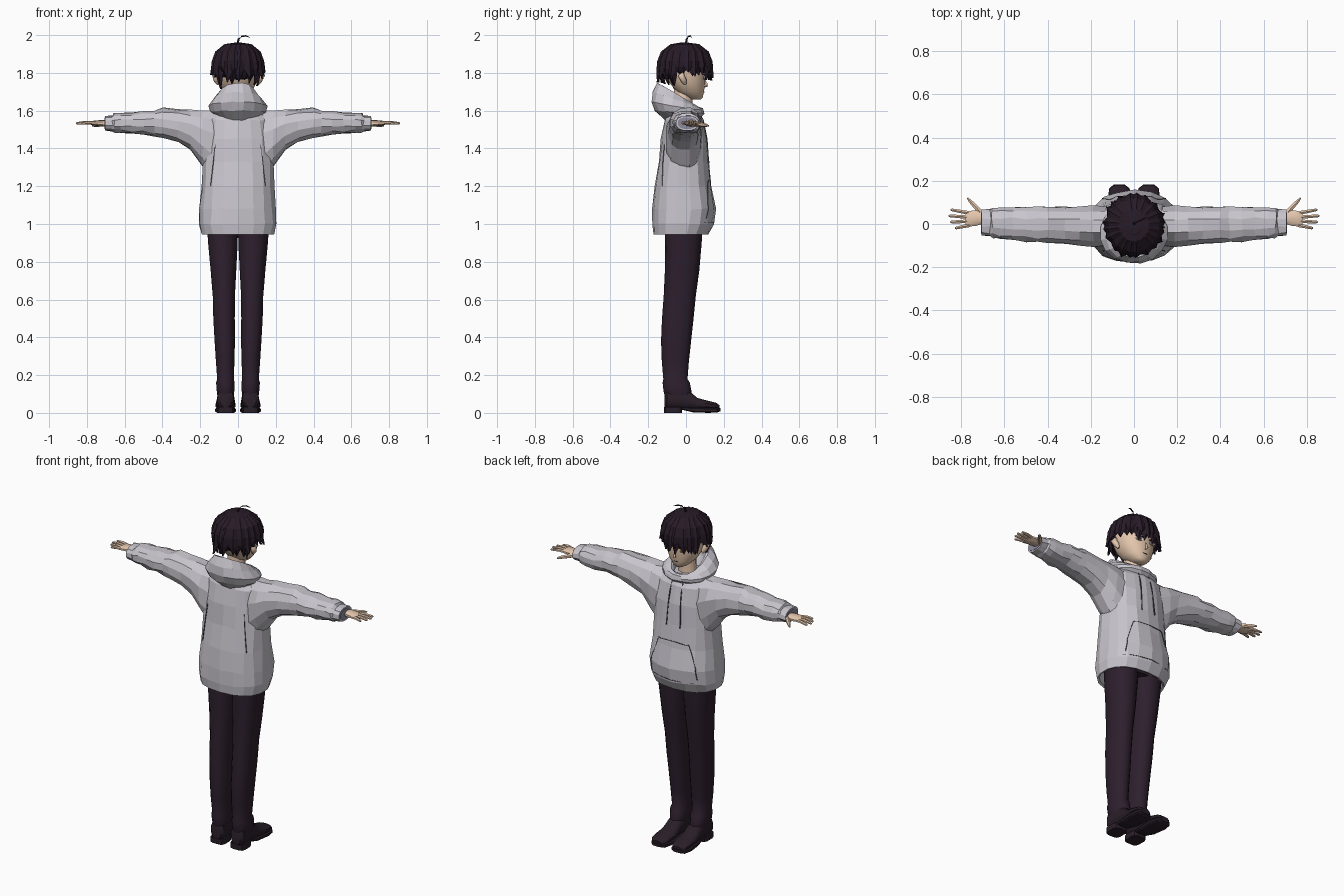
import bpy, bmesh, math, random
from mathutils import Vector
from mathutils.bvhtree import BVHTree

random.seed(7)
if "Cube" in bpy.data.objects:
    bpy.data.objects.remove(bpy.data.objects["Cube"])


def material(name, r, g, b):
    m = bpy.data.materials.new(name)
    m.use_nodes = True
    m.diffuse_color = (r, g, b, 1)
    node = m.node_tree.nodes["Principled BSDF"]
    node.inputs["Base Color"].default_value = (r, g, b, 1)
    node.inputs["Roughness"].default_value = 0.8
    return m


CLOTH = material("pale grey cloth", .58, .56, .61)
LINING = material("shaded lining", .27, .26, .34)
PANTS = material("dark plum cloth", .026, .014, .026)
HAIR = material("dark hair", .02, .011, .02)
SHOE = material("dark leather", .022, .013, .021)
SKIN = material("skin", .78, .57, .42)
LINE = material("seam line", .06, .055, .07)
WHITE = material("eye white", .8, .76, .72)
AMBER = material("amber iris", .45, .2, .05)


def skin(name, rings, mat, mirror=False, caps=True, smooth=None):
    """Join matching rings of points into a surface."""
    bm = bmesh.new()
    rows = [[bm.verts.new(p) for p in ring] for ring in rings]
    n = len(rows[0])
    for a, b in zip(rows, rows[1:]):
        for i in range(n):
            j = (i + 1) % n
            bm.faces.new((a[i], a[j], b[j], b[i]))
    if caps:
        bm.faces.new(rows[0])
        bm.faces.new(rows[-1])
    bmesh.ops.recalc_face_normals(bm, faces=bm.faces)
    mesh = bpy.data.meshes.new(name)
    bm.to_mesh(mesh)
    bm.free()
    mesh.materials.append(mat)
    ob = bpy.data.objects.new(name, mesh)
    bpy.context.collection.objects.link(ob)
    if mirror:
        ob.modifiers.new("Mirror", "MIRROR").use_mirror_merge = False
    if smooth:
        bpy.ops.object.select_all(action="DESELECT")
        ob.select_set(True)
        bpy.context.view_layer.objects.active = ob
        bpy.ops.object.shade_smooth_by_angle(angle=math.radians(smooth))
    return ob


def oval(n, power=2.0):
    """Unit superellipse, starting half a step off the axis."""
    pts = []
    for i in range(n):
        a = math.tau * (i + .5) / n
        c, s = math.cos(a), math.sin(a)
        pts.append((math.copysign(abs(c) ** (2 / power), c),
                    math.copysign(abs(s) ** (2 / power), s)))
    return pts


def level(z, cx, rx, y0, y1, n=12, power=2.0, z_back=None):
    """Horizontal ring; z_back tilts it so its rear sits at that height."""
    cy, ry = (y0 + y1) / 2, (y1 - y0) / 2
    zb = z if z_back is None else z_back
    return [(cx + rx * c, cy + ry * s, z + (zb - z) * (1 - s) / 2)
            for c, s in oval(n, power)]


def upright(axis, at, a0, a1, z0, z1, n=10, power=2.3):
    """Vertical ring across the x or y axis."""
    pts = []
    for c, s in oval(n, power):
        a, z = (a0 + a1) / 2 + (a1 - a0) / 2 * c, (z0 + z1) / 2 + (z1 - z0) / 2 * s
        pts.append((at, a, z) if axis == "x" else (a, at, z))
    return pts


def tube(name, path, radii, mat, n=6, **kw):
    """Round tube along a path with a radius at every point."""
    path = [Vector(p) for p in path]
    rings = []
    for i, p in enumerate(path):
        d = (path[min(i + 1, len(path) - 1)] - path[max(i - 1, 0)]).normalized()
        u = d.cross(Vector((0, 0, 1)) if abs(d.z) < .8 else Vector((1, 0, 0))).normalized()
        v = d.cross(u)
        rings.append([p + radii[i] * (c * u + s * v) for c, s in oval(n)])
    return skin(name, rings, mat, **kw)


def crumple(rings, amount):
    return [[tuple(k + random.uniform(-amount, amount) for k in p) for p in r] for r in rings]


# Jacket body, with the hem turned up inside
body = [(1.0, .17, -.14, .1), (.95, .183, -.16, .105), (.945, .194, -.172, .118),
        (1.0, .207, -.178, .145), (1.08, .205, -.178, .156), (1.2, .192, -.165, .135),
        (1.33, .187, -.146, .12), (1.45, .185, -.13, .113), (1.55, .17, -.115, .09),
        (1.61, .11, -.085, .055)]
rings = [level(z, 0, rx, a, b, 18, 2.35) for z, rx, a, b in body]
torso = skin("jacket_body", rings[:3] + crumple(rings[3:], .004), CLOTH)

# Sleeves flaring into the body, with gathered cuffs
arm = [(.1, -.1, .08, 1.2, 1.61), (.19, -.105, .085, 1.31, 1.605), (.25, -.1, .082, 1.39, 1.605),
       (.32, -.092, .08, 1.435, 1.608), (.4, -.09, .083, 1.458, 1.615), (.44, -.088, .083, 1.465, 1.603),
       (.5, -.083, .082, 1.473, 1.603), (.56, -.075, .082, 1.475, 1.588), (.62, -.07, .08, 1.482, 1.59),
       (.655, -.066, .078, 1.485, 1.585), (.665, -.058, .07, 1.493, 1.577)]
rings = crumple([upright("x", *r, 12) for r in arm], .005)
skin("sleeve", rings + [upright("x", .705, -.055, .068, 1.494, 1.574, 12)], CLOTH, mirror=True)
skin("cuff_lining", [upright("x", x, -.045, .058, 1.502, 1.566, 12) for x in (.7, .708)],
     LINING, mirror=True)

# Folded hood: tilted rings, outside then inside
hood = [(1.56, .09, -.1, .075, 1.54), (1.585, .148, -.165, .098, 1.6), (1.6, .157, -.183, .098, 1.645),
        (1.61, .132, -.178, .092, 1.7), (1.615, .095, -.158, .078, 1.748),
        (1.605, .083, -.138, .066, 1.74), (1.585, .075, -.12, .056, 1.66), (1.57, .06, -.09, .045, 1.6)]
skin("hood", crumple([level(z, 0, rx, a, b, 16, 2.1, zb) for z, rx, a, b, zb in hood], .003), CLOTH)

# Seams and drawstrings laid on the jacket surface
tree = BVHTree.FromPolygons([v.co for v in torso.data.vertices],
                            [tuple(p.vertices) for p in torso.data.polygons])


def seam(name, points, side, radius, mat):
    path = []
    pairs = list(zip(points, points[1:]))
    for (xa, za), (xb, zb) in pairs:
        for k in range(6):
            x, z = xa + (xb - xa) * k / 5, za + (zb - za) * k / 5
            hit = tree.ray_cast(Vector((x, side, z)), Vector((0, -side, 0)))[0]
            if hit and (not path or (hit - path[-1]).length > .002):
                path.append(hit + Vector((0, side * radius * .5, 0)))
    tube(name, path, [radius] * len(path), mat, 4, mirror=True)


seam("drawstring", [(.035, 1.57), (.045, 1.32)], 1, .004, LINE)
seam("pocket_edge", [(.15, 1.03), (.145, 1.1), (.1, 1.23)], 1, .002, LINE)
seam("pocket_top", [(.1, 1.23), (.0, 1.235)], 1, .002, LINE)
seam("front_hem_seam", [(.16, 1.01), (.0, 1.01)], 1, .002, LINE)
seam("back_seam", [(.145, 1.2), (.12, 1.42)], -1, .002, LINE)

# Trouser legs with a soft fold above the ankle
leg = [(1.02, .083, .085, -.11, .09), (.9, .08, .08, -.11, .083), (.75, .077, .069, -.112, .07),
       (.62, .075, .06, -.118, .052), (.5, .074, .058, -.127, .04), (.38, .07, .055, -.132, .027),
       (.27, .068, .05, -.128, .015), (.18, .066, .045, -.12, .008), (.16, .067, .05, -.124, .02),
       (.11, .066, .047, -.118, .03), (.09, .066, .044, -.112, .03)]
skin("trouser_leg", [level(z, cx, rx, a, b, 14, 2.3) for z, cx, rx, a, b in leg],
     PANTS, mirror=True, smooth=35)
skin("trouser_seat", [level(z, 0, .15, -.1, .08, 14, 2.5) for z in (.955, 1.02)], PANTS)

# Shoes: upper, sole and heel block
upper = [(-.114, .035, .095, .03, .1), (-.1, .022, .11, .015, .13), (-.03, .02, .11, .015, .135),
         (.02, .018, .112, .015, .115), (.06, .014, .117, .015, .08), (.12, .012, .12, .015, .064),
         (.16, .02, .115, .015, .054), (.178, .04, .095, .02, .04)]
skin("shoe_upper", [upright("y", *r, 12) for r in upper], SHOE, mirror=True, smooth=40)
sole = [(-.02, .025, .1, .016, .03), (.04, .016, .113, .002, .03), (.12, .01, .122, 0, .028),
        (.165, .02, .115, .002, .028), (.182, .042, .095, .008, .026)]
skin("shoe_sole", [upright("y", *r, 12, 4) for r in sole], SHOE, mirror=True)
skin("shoe_heel", [level(z, .066, .045, -.117, -.02, 12, 4) for z in (0, .032)], SHOE, mirror=True)

# Hands: palm, four fingers and a forward thumb
palm = [(.66, .0, .05, 1.515, 1.55), (.7, .0, .055, 1.515, 1.55), (.73, -.01, .064, 1.517, 1.55),
        (.77, -.014, .062, 1.522, 1.546), (.78, -.012, .058, 1.526, 1.542)]
skin("palm", [upright("x", *r) for r in palm], SKIN, mirror=True, smooth=50)
for k, (name, tip_x) in enumerate([("little", .828), ("ring", .85), ("middle", .858), ("index", .848)]):
    y = -.006 + k * .019
    fan = (k - 1.4) * .009
    path = [(.76, y, 1.534), ((.76 + tip_x) / 2, y + fan * .5, 1.537), (tip_x - .006, y + fan, 1.533),
            (tip_x, y + fan, 1.532)]
    tube(name + "_finger", path, [.0095, .009, .007, .003], SKIN, mirror=True, smooth=50)
tube("thumb", [(.7, .04, 1.53), (.728, .075, 1.527), (.757, .105, 1.523), (.77, .12, 1.52)],
     [.015, .012, .009, .004], SKIN, mirror=True, smooth=50)

# Neck, head, nose and ears
skin("neck", [level(z, 0, r, -.065, .035) for z, r in ((1.54, .07), (1.6, .05), (1.72, .046))],
     SKIN, smooth=60)
head = [(1.658, .02, .035, .078), (1.67, .043, .0, .089), (1.7, .074, -.05, .096),
        (1.75, .1, -.09, .102), (1.8, .11, -.11, .104), (1.87, .108, -.12, .1), (1.93, .07, -.08, .06)]
skin("head", [level(z, 0, rx, a, b, 20, 2.2) for z, rx, a, b in head], SKIN, smooth=60)
tube("nose", [(0, .098, 1.765), (0, .108, 1.742), (0, .11, 1.732), (0, .098, 1.725)],
     [.003, .007, .008, .004], SKIN, smooth=60)
tube("ear", [(.105, -.005, 1.74), (.113, -.012, 1.76), (.12, -.025, 1.785), (.112, -.02, 1.805)],
     [.007, .016, .018, .008], SKIN, 8, mirror=True, smooth=60)


# Painted face details as thin plates
def plate(name, x, z, w, h, y, mat, n=10, mirror=True):
    rings = [[(x + w * c, yy - 1.8 * (x + w * c) ** 2, z + h * s) for c, s in oval(n)]
             for yy in (y - .004, y + .004)]
    skin(name, rings, mat, mirror=mirror)


plate("eye_white", .044, 1.776, .021, .012, .103, WHITE)
plate("iris", .043, 1.776, .011, .012, .105, AMBER)
plate("pupil", .043, 1.776, .005, .007, .1065, LINE)
plate("upper_lash", .045, 1.789, .024, .003, .106, HAIR)
plate("eyebrow", .045, 1.812, .024, .003, .106, HAIR)
plate("mouth", 0, 1.699, .015, .0018, .094, LINE, mirror=False)

# Hair base: a dome opened over the face
bm = bmesh.new()
bmesh.ops.create_uvsphere(bm, u_segments=20, v_segments=12, radius=1)
for v in bm.verts:
    v.co = Vector((v.co.x * .127, v.co.y * .135 - .012, v.co.z * .112 + 1.85))
bmesh.ops.delete(bm, geom=[v for v in bm.verts if v.co.y > -.045 and v.co.z < 1.825], context="VERTS")
mesh = bpy.data.meshes.new("hair_base")
bm.to_mesh(mesh)
bm.free()
mesh.materials.append(HAIR)
bpy.context.collection.objects.link(bpy.data.objects.new("hair_base", mesh))


# Hair locks swept down from the crown
def lock(name, angle, tip_z, width, lift, flare):
    shape = [(.008, 1.958, .25), (.065, 1.95, .6), (.112, 1.91, 1), (.13, 1.86, 1.05),
             (.136, (1.86 + tip_z) / 2, .8), (.136 + flare, tip_z, .05)]
    turn = random.uniform(-.14, .14)
    rings = []
    for k, (r, z, w) in enumerate(shape):
        a = angle + turn * k / 5
        out = Vector((math.cos(a) * .98, math.sin(a) * 1.03, 0))
        side = Vector((-math.sin(a), math.cos(a), 0))
        mid = out * (r + lift) + Vector((0, -.006, z + lift * .6))
        rings.append([mid - side * width * w - out * .006, mid + out * .008 * w,
                      mid + side * width * w - out * .006, mid - out * .012])
    skin(name, rings, HAIR)


for layer, (count, lift) in enumerate([(26, -.004), (20, .004)]):
    for k in range(count):
        angle = math.tau * (k + layer * .5) / count
        front, across = math.sin(angle), abs(math.cos(angle))
        if front > .35:
            tip = 1.785 + random.uniform(-.025, .02)
        elif front > -.45:
            tip = 1.8 + random.uniform(-.02, .01)
        else:
            tip = 1.75 + random.uniform(-.035, .03) + layer * .025
        lock(f"hair_lock_{layer}_{k}", angle, tip, .026 + random.uniform(0, .006), lift,
             random.uniform(-.006, .018) - (.02 if front < -.45 and not layer else 0))
tube("stray_lock", [(0, 0, 1.955), (.002, .004, 1.978), (.02, .012, 1.993), (.042, .022, 1.996),
                    (.062, .03, 1.988)], [.006, .006, .004, .004, .001], HAIR, 5)
